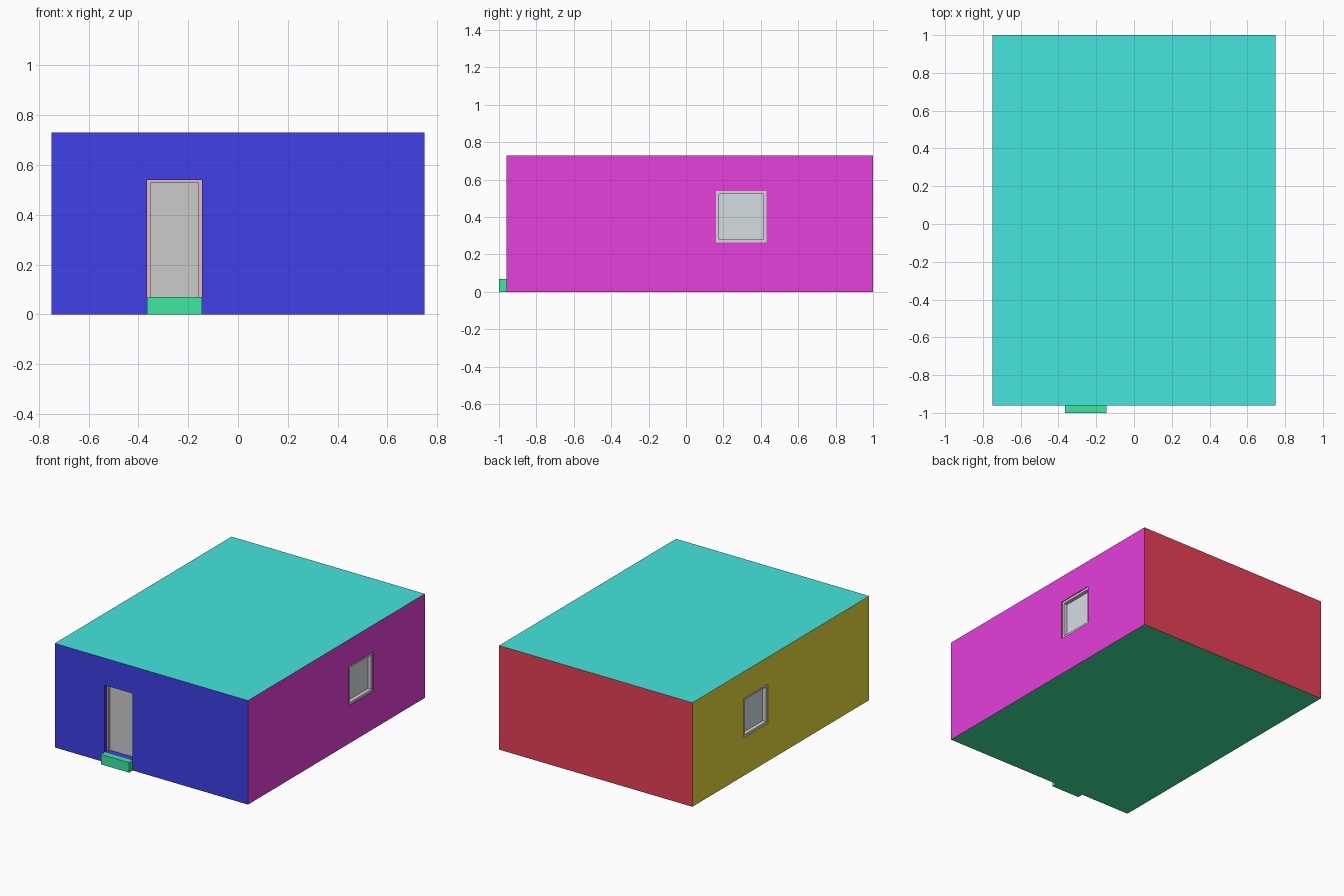
import bpy, bmesh
from math import radians
from mathutils import Matrix, Vector

if "Cube" in bpy.data.objects:
    bpy.data.objects.remove(bpy.data.objects["Cube"])

X, Y0, Y1, H = 0.75, -0.96, 1.0, 0.73   # house extents
FLOOR = 0.07                            # step / door sill height


def finish(name, bm, color=None, matrix=Matrix()):
    me = bpy.data.meshes.new(name)
    bm.transform(matrix)
    bm.to_mesh(me)
    bm.free()
    ob = bpy.data.objects.new(name, me)
    bpy.context.collection.objects.link(ob)
    if color:
        mat = bpy.data.materials.new(name + "_paint")
        mat.diffuse_color = (*color, 1)
        mat.use_nodes = True
        mat.node_tree.nodes["Principled BSDF"].inputs["Base Color"].default_value = mat.diffuse_color
        me.materials.append(mat)
    return ob


def add_box(bm, lo, hi):
    lo, hi = Vector(lo), Vector(hi)
    m = Matrix.Translation((lo + hi) / 2) @ Matrix.Diagonal((*(hi - lo), 1))
    bmesh.ops.create_cube(bm, size=1, matrix=m)


def box(name, lo, hi, color=None, matrix=Matrix()):
    bm = bmesh.new()
    add_box(bm, lo, hi)
    return finish(name, bm, color, matrix)


def wall(name, x0, x1, color, matrix, hole=None, depth=0.0):
    """Outer wall face in local xz, facing -y; optional opening with reveals."""
    bm = bmesh.new()
    xs, zs = [x0, x1], [0, H]
    if hole:
        xs, zs = [x0, hole[0], hole[1], x1], [0, hole[2], hole[3], H]
    v = [[bm.verts.new((x, 0, z)) for x in xs] for z in zs]
    for j in range(len(zs) - 1):
        for i in range(len(xs) - 1):
            if hole and i == j == 1:
                continue
            bm.faces.new((v[j][i], v[j][i + 1], v[j + 1][i + 1], v[j + 1][i]))
    if hole:
        rim = [v[1][1], v[1][2], v[2][2], v[2][1]]
        deep = [bm.verts.new(p.co + Vector((0, depth, 0))) for p in rim]
        for k in range(4):
            n = (k + 1) % 4
            bm.faces.new((rim[k], rim[n], deep[n], deep[k]))
    return finish(name, bm, color, matrix)


def frame(name, hole, y0, y1, w, color, matrix, sill=True):
    """Rectangular frame lining an opening."""
    a, b, c, d = hole
    bm = bmesh.new()
    add_box(bm, (a, y0, c), (a + w, y1, d))
    add_box(bm, (b - w, y0, c), (b, y1, d))
    add_box(bm, (a + w, y0, d - w), (b - w, y1, d))
    if sill:
        add_box(bm, (a + w, y0, c), (b - w, y1, c + w))
    return finish(name, bm, color, matrix)


def slab(name, z, color, up):
    bm = bmesh.new()
    pts = [(-X, Y0), (X, Y0), (X, Y1), (-X, Y1)]
    vs = [bm.verts.new((x, y, z)) for x, y in pts]
    bm.faces.new(vs if up else vs[::-1])
    return finish(name, bm, color)


def place(x, y, deg):
    return Matrix.Translation((x, y, 0)) @ Matrix.Rotation(radians(deg), 4, 'Z')


# Floor, roof and entrance step
GREEN = (0.05, 0.8, 0.35)
slab("floor", 0, GREEN, False)
slab("roof", H, (0.06, 0.79, 0.73), True)
box("step", (-0.365, -1.0, 0), (-0.145, Y0, FLOOR), GREEN)

# Front wall with recessed door
door = (-0.365, -0.145, FLOOR, 0.54)
front = place(0, Y0, 0)
wall("front_wall", -X, X, (0.05, 0.05, 0.8), front, door, 0.06)
frame("door_frame", door, 0.03, 0.06, 0.013, (0.8, 0.5, 0.5), front, sill=False)
box("door", (-0.354, 0.045, FLOOR), (-0.156, 0.06, 0.53), (0.7, 0.7, 0.7), front)

# Back wall
wall("back_wall", -X, X, (0.8, 0.05, 0.09), place(0, Y1, 180))

# Side walls, each with a matching window
for side, s, color in (("right", 1, (0.79, 0.05, 0.71)), ("left", -1, (0.8, 0.7, 0.05))):
    m = place(s * X, 0, s * 90)
    x0, x1 = sorted((s * Y0, s * Y1))
    a, b = sorted((s * 0.16, s * 0.43))
    win = (a, b, 0.265, 0.54)
    wall(side + "_wall", x0, x1, color, m, win, 0.04)
    frame(side + "_window_frame", win, 0.006, 0.04, 0.016, (0.7, 0.66, 0.7), m)
    box(side + "_window_glass", (a + 0.01, 0.032, 0.275), (b - 0.01, 0.038, 0.53),
        (0.66, 0.73, 0.76), m)
